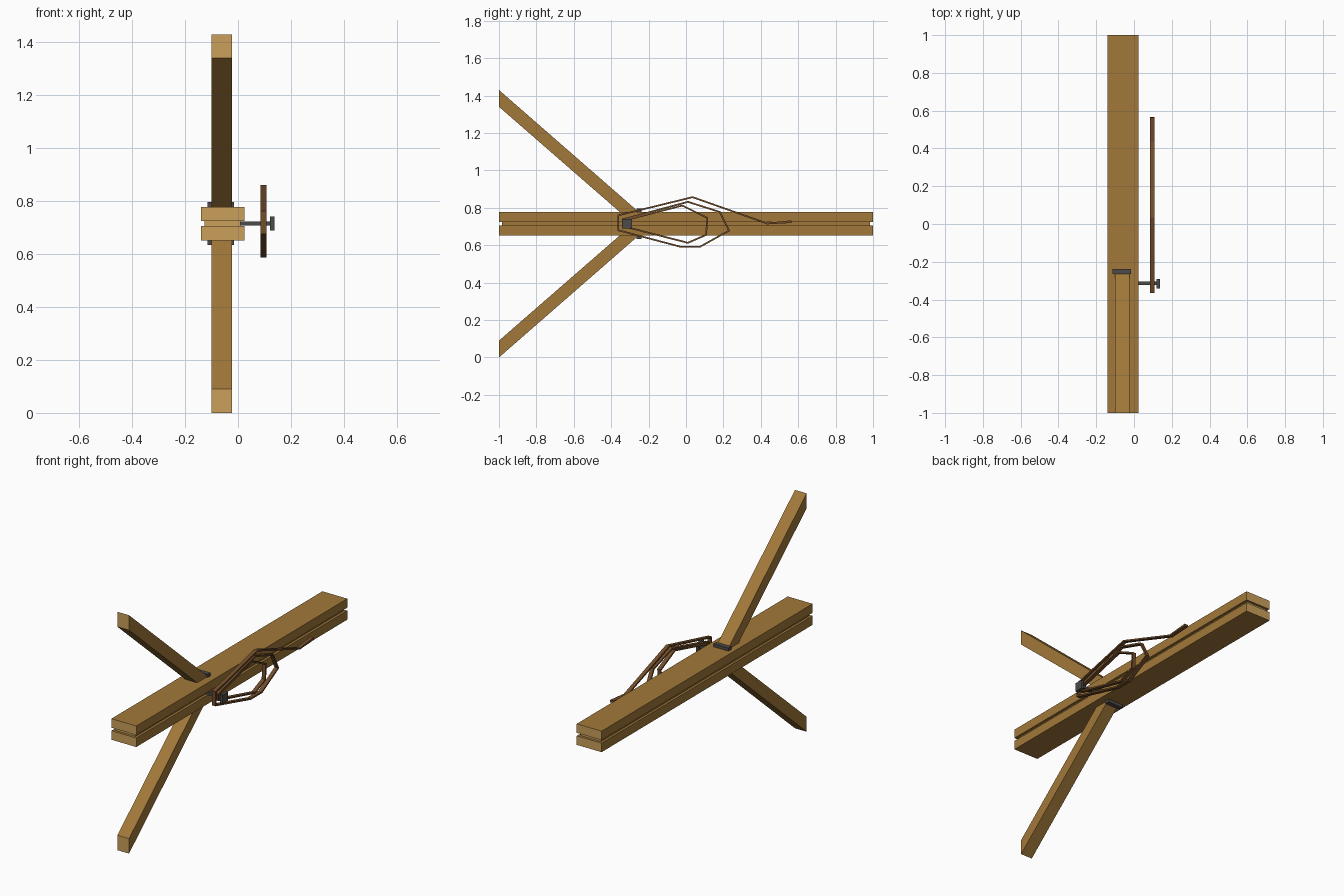
import bpy
import bmesh
from mathutils import Vector

cube = bpy.data.objects.get("Cube")
if cube:
    bpy.data.objects.remove(cube, do_unlink=True)


def material(name, rgb):
    m = bpy.data.materials.new(name)
    m.use_nodes = True
    m.diffuse_color = (*rgb, 1)
    bsdf = m.node_tree.nodes["Principled BSDF"]
    bsdf.inputs["Base Color"].default_value = (*rgb, 1)
    bsdf.inputs["Roughness"].default_value = 0.8
    return m


wood = material("wood", (0.36, 0.19, 0.042))
end_grain = material("end grain", (0.59, 0.35, 0.105))
leather = material("dark leather", (0.17, 0.075, 0.023))
iron = material("dark iron", (0.075, 0.07, 0.065))

MID = 0.715  # height of the beam's centre line


def finish(name, bm, mats):
    """Turn a bmesh into an object; sawn ends take the second material."""
    bmesh.ops.recalc_face_normals(bm, faces=bm.faces)
    bm.normal_update()
    if len(mats) > 1:
        for f in bm.faces:
            f.material_index = int(abs(f.normal.y) > 0.9)
    mesh = bpy.data.meshes.new(name)
    bm.to_mesh(mesh)
    bm.free()
    for m in mats:
        mesh.materials.append(m)
    obj = bpy.data.objects.new(name, mesh)
    bpy.context.collection.objects.link(obj)
    return obj


def prism(name, profile, x0, x1, mats):
    """Extrude a (y, z) profile across x."""
    bm = bmesh.new()
    face = bm.faces.new([bm.verts.new((x0, y, z)) for y, z in profile])
    ext = bmesh.ops.extrude_face_region(bm, geom=[face])
    moved = [v for v in ext["geom"] if isinstance(v, bmesh.types.BMVert)]
    bmesh.ops.translate(bm, verts=moved, vec=(x1 - x0, 0, 0))
    return finish(name, bm, mats)


def box(name, x, y, z, mats):
    profile = [(y[0], z[0]), (y[1], z[0]), (y[1], z[1]), (y[0], z[1])]
    return prism(name, profile, x[0], x[1], mats)


def strap(name, path, x0, x1, half, mats):
    """Flat band following a (y, z) path with mitred corners."""
    bm = bmesh.new()
    pts = [Vector(p) for p in path]
    rings = []
    for i, p in enumerate(pts):
        before = (p - pts[i - 1]).normalized() if i else None
        after = (pts[i + 1] - p).normalized() if i + 1 < len(pts) else None
        a, b = before or after, after or before
        na, nb = Vector((-a.y, a.x)), Vector((-b.y, b.x))
        n = (na + nb).normalized()
        n *= half / max(n.dot(na), 0.4)
        q, r = p + n, p - n
        rings.append([bm.verts.new(c) for c in
                      ((x0, *q), (x1, *q), (x1, *r), (x0, *r))])
    for a, b in zip(rings, rings[1:]):
        for k in range(4):
            j = (k + 1) % 4
            bm.faces.new((a[k], a[j], b[j], b[k]))
    bm.faces.new(rings[0])
    bm.faces.new(rings[-1])
    return finish(name, bm, mats)


# Main beam: two planks around a narrower core
box("core", (-0.126, 0.01), (-0.985, 0.985), (0.69, 0.74), [wood, end_grain])

# Planks, slanted arms and their brackets, mirrored above and below
for side, s in (("upper", 1), ("lower", -1)):
    box(side + "_plank", (-0.14, 0.025), (-1, 1),
        (MID + s * 0.009, MID + s * 0.063), [wood, end_grain])
    arm = [(-1, 0.715), (-1, 0.625), (-0.342, 0.052), (-0.24, 0.052)]
    prism(side + "_arm", [(y, MID + s * h) for y, h in arm],
          -0.10, -0.023, [wood, end_grain])
    box(side + "_bracket", (-0.115, -0.015), (-0.265, -0.238),
        (MID + s * 0.055, MID + s * 0.081), [iron])

# Peg with a square head
box("peg", (0.0, 0.125), (-0.322, -0.304), (MID - 0.008, MID + 0.008), [iron])
box("peg_head", (0.12, 0.137), (-0.342, -0.29),
    (MID - 0.026, MID + 0.026), [iron])

# Coiled strap hanging on the peg
coil = [(0.565, 0.726), (0.435, 0.716), (0.035, 0.857), (-0.362, 0.76),
        (-0.362, 0.68), (-0.03, 0.592), (0.075, 0.592), (0.23, 0.678),
        (0.18, 0.778), (0.01, 0.832), (-0.338, 0.738), (-0.338, 0.702),
        (0.01, 0.613), (0.107, 0.655), (0.114, 0.746), (-0.02, 0.812),
        (-0.32, 0.735)]
strap("strap", coil, 0.085, 0.108, 0.0045, [leather])

# Flared tip of the strap
prism("strap_tip", [(0.43, 0.712), (0.565, 0.719), (0.565, 0.733),
                    (0.43, 0.72)], 0.085, 0.108, [leather])
